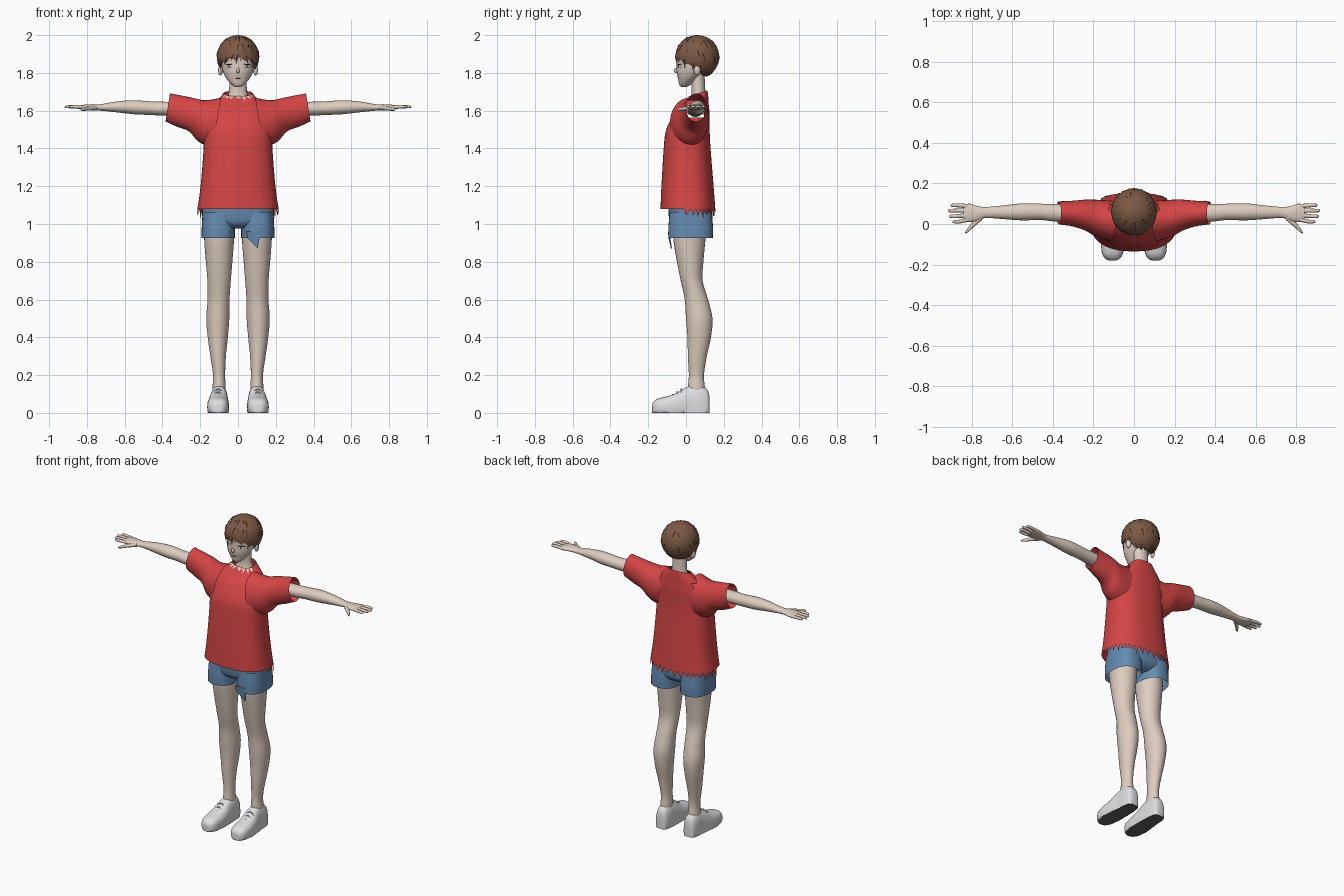
import bpy, bmesh, random
from math import sin, cos, pi, asin
from mathutils import Vector, Matrix

random.seed(4)
if "Cube" in bpy.data.objects:
    bpy.data.objects.remove(bpy.data.objects["Cube"])


def material(name, r, g, b):
    m = bpy.data.materials.new(name)
    m.use_nodes = True
    m.diffuse_color = (r, g, b, 1)
    m.node_tree.nodes["Principled BSDF"].inputs["Base Color"].default_value = (r, g, b, 1)
    return m


SKIN = material("skin", .72, .61, .52)
HAIR = material("brown hair", .2, .1, .058)
RED = material("red cloth", .66, .06, .06)
BLUE = material("blue denim", .13, .26, .44)
WHITE = material("shoe white", .74, .74, .77)
SOLE = material("dark sole", .12, .12, .13)
EYE = material("eye white", .8, .79, .77)
DARK = material("dark line", .06, .04, .035)


def finish(name, bm, mats, mirror=False, smooth=True):
    """Turn a bmesh into a named object, mirrored across x if wanted."""
    bmesh.ops.recalc_face_normals(bm, faces=bm.faces[:])
    mesh = bpy.data.meshes.new(name)
    bm.to_mesh(mesh)
    bm.free()
    for m in mats:
        mesh.materials.append(m)
    for p in mesh.polygons:
        p.use_smooth = smooth
    if smooth:
        mesh.set_sharp_from_angle(angle=.9)
    obj = bpy.data.objects.new(name, mesh)
    bpy.context.collection.objects.link(obj)
    if mirror:
        mod = obj.modifiers.new("Mirror", "MIRROR")
        mod.use_mirror_merge = False
    return obj


def spline(rings, steps=4):
    """Catmull-Rom smoothing of a list of ring tuples."""
    out, last = [], len(rings) - 1
    for i in range(last):
        a, b, c, d = (Vector(rings[min(max(i + k, 0), last)]) for k in (-1, 0, 1, 2))
        for k in range(steps):
            t = k / steps
            out.append(b + (c - a) * t / 2 + (a - b * 2.5 + c * 2 - d / 2) * t**2
                       + (b * 3 - a - c * 3 + d) * t**3 / 2)
    return out + [Vector(rings[-1])]


def oval(ring, t, axis="Z", n=2.0, scale=1.0):
    """Point at angle t on a ring (position, centre, centre, radius, radius)."""
    p, u, v, ru, rv = ring
    def power(w):
        return abs(w) ** (2 / n) * (1 if w > 0 else -1)
    u += ru * scale * power(cos(t))
    v += rv * scale * power(sin(t))
    return Vector({"X": (p, u, v), "Y": (u, p, v), "Z": (u, v, p)}[axis])


def loft(rings, axis="Z", n=2.0, seg=32, caps=True):
    bm = bmesh.new()
    loops = [[bm.verts.new(oval(r, 2 * pi * k / seg, axis, n)) for k in range(seg)]
             for r in spline(rings)]
    for a, b in zip(loops, loops[1:]):
        for k in range(seg):
            j = (k + 1) % seg
            bm.faces.new((a[k], a[j], b[j], b[k]))
    if caps:
        bm.faces.new(loops[0])
        bm.faces.new(loops[-1])
    return bm


def ball(name, loc, size, mat, turn=0.0, mirror=False):
    bm = bmesh.new()
    place = Matrix.Translation(loc) @ Matrix.Rotation(turn, 4, "Z") @ Matrix.Diagonal((*size, 1))
    bmesh.ops.create_uvsphere(bm, u_segments=20, v_segments=12, radius=1, matrix=place)
    return finish(name, bm, [mat], mirror)


# Shirt body, with the collar dipping at the front
def dip(v):
    v.z += max(0, v.z - 1.6) / .09 * (v.y - .06) * .3
    return v


HEM = (1.08, 0, .01, .215, .145)
COLLAR = (1.69, 0, .066, .075, .047)
bm = loft([HEM, (1.2, 0, .008, .198, .138), (1.4, 0, .006, .182, .124),
           (1.5, 0, .01, .18, .115), (1.58, 0, .03, .165, .095),
           (1.63, 0, .045, .14, .075), (1.66, 0, .058, .105, .06), COLLAR],
          n=2.4, seg=64, caps=False)
hidden = []
for f in bm.faces:
    c = f.calc_center_median()
    if abs(c.x) > .1 and abs(c.y - .05) < .045 and abs(c.z - 1.6) < .04:
        hidden.append(f)
bmesh.ops.delete(bm, geom=hidden, context="FACES")
for v in bm.verts:
    dip(v.co)
finish("shirt_body", bm, [RED])

# Sleeves, with slanted cuffs
bm = loft([(.1, .015, 1.535, .1, .133), (.18, .03, 1.545, .09, .11),
           (.24, .045, 1.578, .075, .088), (.31, .052, 1.598, .062, .082),
           (.373, .055, 1.617, .057, .074)], "X", caps=False)
for v in bm.verts:
    v.co.x -= .16 * (v.co.z - 1.61)
finish("sleeves", bm, [RED], True)


# Torn edges of hem and collar
def tears(name, ring, start, end, count, depth, flare, mat):
    bm = bmesh.new()
    step = (end - start) / count
    for i in range(count):
        t = start + i * step
        tip = oval(ring, t + step * random.uniform(.3, .7), n=2.4, scale=flare)
        tip.z -= depth * random.uniform(.6, 1.1)
        pts = [oval(ring, t, n=2.4, scale=1.05 if flare > 1.2 else 1),
               oval(ring, t + step, n=2.4, scale=1.05 if flare > 1.2 else 1), tip]
        bm.faces.new([bm.verts.new(dip(p)) for p in pts])
    finish(name, bm, [mat], smooth=False)


tears("torn_hem", HEM, -.1, pi + .1, 20, .05, 1.02, RED)
tears("torn_collar", COLLAR, pi * 1.15, pi * 1.85, 7, .026, 1.53, SKIN)

# Shorts: hips, two legs and a loose torn flap
finish("shorts_hips", loft([(.975, 0, .025, .09, .07), (.995, 0, .025, .16, .1),
                            (1.03, 0, .025, .188, .115), (1.11, 0, .02, .188, .115)], n=2.5), [BLUE])
finish("shorts_legs", loft([(.925, .105, .025, .088, .117), (.98, .104, .025, .088, .118),
                            (1.06, .1, .025, .088, .112)], n=2.5, caps=False), [BLUE], True)
bm = bmesh.new()
flap = bm.faces.new([bm.verts.new(p) for p in
                     ((.045, -.096, .96), (.12, -.094, .96), (.105, -.08, .87), (.05, -.092, .925))])
extra = bmesh.ops.extrude_face_region(bm, geom=[flap])["geom"]
bmesh.ops.translate(bm, vec=(0, .006, 0), verts=[g for g in extra if isinstance(g, bmesh.types.BMVert)])
finish("torn_flap", bm, [BLUE], smooth=False)

# Legs
finish("legs", loft([(1.02, .1, .02, .08, .088), (.92, .1, .018, .079, .085),
                     (.8, .1, .022, .07, .07), (.7, .1, .03, .062, .058),
                     (.6, .103, .055, .058, .062), (.5, .107, .07, .061, .07),
                     (.4, .107, .07, .053, .062), (.3, .105, .06, .041, .05),
                     (.2, .1, .055, .032, .04), (.13, .1, .055, .035, .045),
                     (.05, .1, .055, .035, .045)]), [SKIN], True)

# Shoes, flattened underneath with a dark sole
bm = loft([(.125, .1, .03, .02, .05), (.115, .1, .03, .036, .09), (.08, .1, .03, .045, .115),
           (.03, .1, .03, .048, .115), (-.01, .102, .03, .052, .1), (-.05, .104, .03, .056, .075),
           (-.1, .106, .03, .057, .058), (-.15, .106, .03, .05, .045),
           (-.175, .106, .025, .03, .03), (-.18, .106, .02, .012, .015)], "Y", 2.6)
for v in bm.verts:
    v.co.z = max(v.co.z, 0)
for f in bm.faces:
    f.material_index = int(f.calc_center_median().z < .002)
finish("shoes", bm, [WHITE, SOLE], True)
for i in range(3):
    y, z = -.025 - .022 * i, .126 - .015 * i
    finish(f"laces_{i + 1}", loft([(.075, y, z - .018, .004, .004), (.105, y, z, .004, .004),
                                   (.135, y, z - .018, .004, .004)], "X", seg=8), [WHITE], True)

# Arms, palms, fingers and thumbs
finish("arms", loft([(.2, .05, 1.605, .042, .038), (.38, .055, 1.61, .043, .037),
                     (.46, .06, 1.613, .04, .036), (.55, .06, 1.618, .042, .037),
                     (.64, .058, 1.62, .034, .029), (.73, .057, 1.617, .027, .017),
                     (.77, .052, 1.618, .036, .016), (.81, .055, 1.618, .045, .014),
                     (.842, .056, 1.618, .04, .009)], "X"), [SKIN], True)
tips = [(.895, .012), (.913, .038), (.918, .066), (.905, .092)]
for i, (x, y) in enumerate(tips):
    root = .022 + .022 * i
    finish(f"fingers_{i + 1}", loft([(.82, root, 1.618, .011, .01), (x - .035, y, 1.621, .0095, .009),
                                     (x - .008, y, 1.62, .008, .007), (x, y, 1.619, .003, .003)],
                                    "X", seg=10), [SKIN], True)
finish("thumbs", loft([(.75, .035, 1.616, .016, .012), (.79, .002, 1.612, .016, .011),
                       (.82, -.03, 1.608, .011, .009), (.833, -.043, 1.606, .004, .004)],
                      "X", seg=12), [SKIN], True)

# Neck, head and ears
finish("neck", loft([(1.58, 0, .06, .07, .05), (1.66, 0, .065, .058, .042),
                     (1.71, 0, .066, .047, .036), (1.82, 0, .06, .046, .037)]), [SKIN])
finish("head", loft([(1.725, 0, -.012, .015, .014), (1.74, 0, -.003, .036, .033),
                     (1.77, 0, .01, .062, .052), (1.8, 0, .022, .077, .071),
                     (1.84, 0, .04, .088, .09), (1.9, 0, .05, .095, .098),
                     (1.95, 0, .055, .078, .083), (1.975, 0, .055, .04, .04)]), [SKIN])
ball("ears", (.093, .06, 1.815), (.012, .018, .028), SKIN, .3, True)

# Face details
ball("nose", (0, -.051, 1.812), (.009, .014, .013), SKIN)
ball("eyes", (.048, -.0355, 1.836), (.018, .003, .008), EYE, .6, True)
ball("irises", (.047, -.0375, 1.836), (.006, .003, .007), DARK, .6, True)
ball("lashes", (.049, -.036, 1.845), (.021, .004, .0025), DARK, .6, True)
ball("mouth", (0, -.041, 1.77), (.014, .003, .002), DARK)


# Hair: a cap with a ragged rim, covered with pointed locks
def scalp(az, el, scale=1.0):
    return Vector((.112 * cos(az) * cos(el), .06 + .116 * sin(az) * cos(el), 1.885 + .115 * sin(el))) * 1 \
        if scale == 1 else scalp(az, el).lerp(Vector((0, .06, 1.885)), 1 - scale)


def rim(az):
    cut = min(max(1.85 - .55 * (.06 + .11 * sin(az)), 1.785), 1.875)
    return asin((cut - 1.885) / .115) + .07 * sin(az * 12)


bm = bmesh.new()
seg, rows = 96, 12
loops = [[bm.verts.new(scalp(2 * pi * k / seg, rim(2 * pi * k / seg) * (1 - i / rows) + pi / 2 * i / rows))
          for k in range(seg)] for i in range(rows)]
crown, inside = bm.verts.new((0, .06, 2)), bm.verts.new((0, .05, 1.87))
for k in range(seg):
    j = (k + 1) % seg
    for a, b in zip(loops, loops[1:]):
        bm.faces.new((a[k], a[j], b[j], b[k]))
    bm.faces.new((loops[-1][k], loops[-1][j], crown))
    bm.faces.new((loops[0][j], loops[0][k], inside))
finish("hair_cap", bm, [HAIR])

bm = bmesh.new()
for level, count in ((.1, 26), (.4, 22), (.7, 16)):
    for i in range(count):
        az = 2 * pi * (i + random.random() * .6) / count
        el = rim(az) * (1 - level) + pi / 2 * level
        w = 2.6 / count
        pts = [scalp(az - w, el + .12, .99), scalp(az + w, el + .12, .99), scalp(az, el - .02, 1.025),
               scalp(az + random.uniform(-.1, .1), el - random.uniform(.25, .4), 1.015)]
        a, b, ridge, tip = [bm.verts.new(p) for p in pts]
        for f in ((a, ridge, tip), (ridge, b, tip), (a, b, ridge)):
            bm.faces.new(f)
finish("hair_locks", bm, [HAIR])
